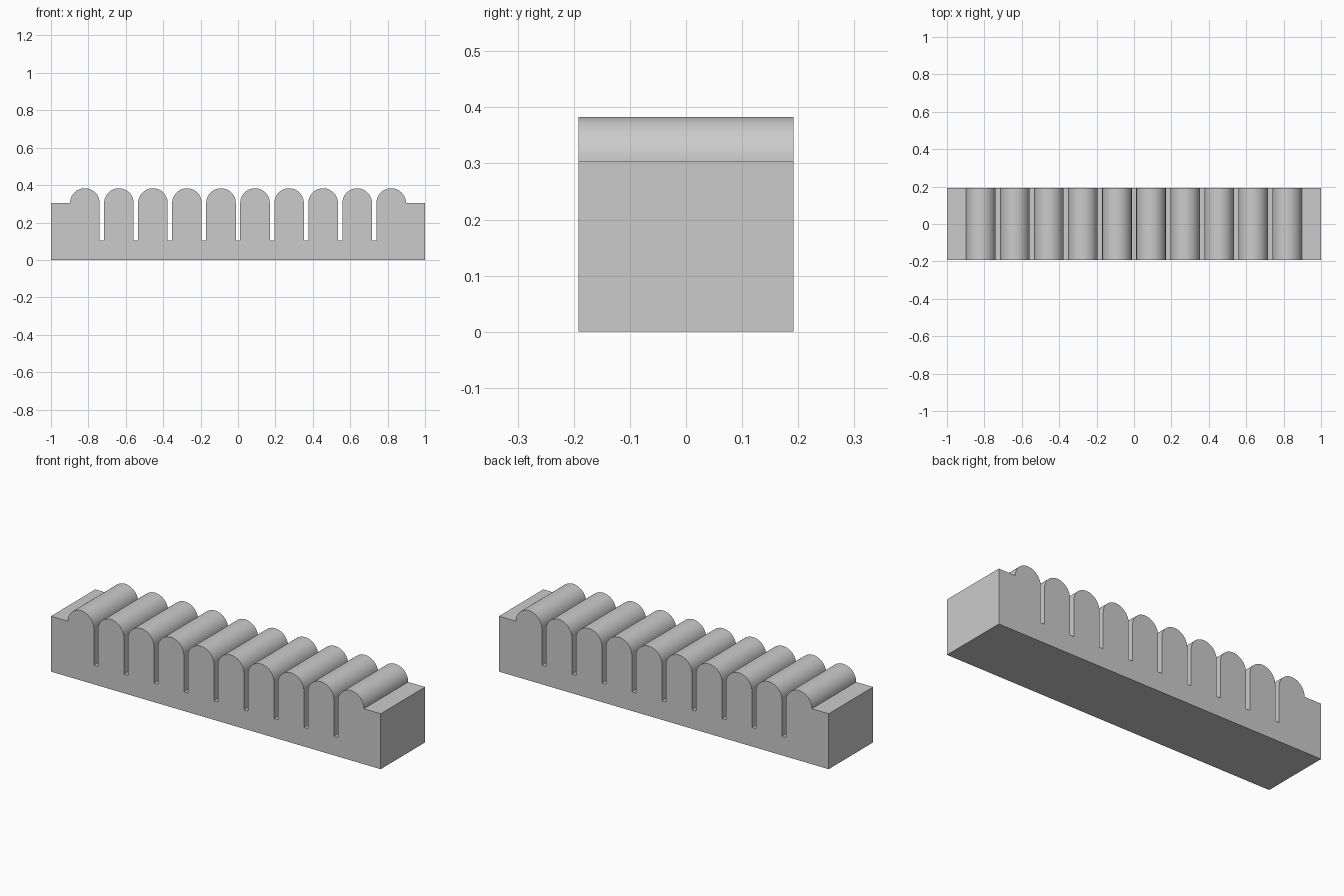
import bpy
import bmesh
from math import cos, sin, pi, radians

cube = bpy.data.objects.get("Cube")
if cube:
    bpy.data.objects.remove(cube, do_unlink=True)

# Main dimensions
FINS = 10
PITCH = 0.182
RADIUS = 0.079
SHOULDER = 0.304
SLOT_FLOOR = 0.104
HALF_DEPTH = 0.192
ARC_STEPS = 24

# Plain grey material
grey = bpy.data.materials.new("plain grey")
grey.use_nodes = True
colour = (0.6, 0.6, 0.6, 1)
grey.diffuse_color = colour
grey.node_tree.nodes["Principled BSDF"].inputs["Base Color"].default_value = colour

# Front outline: base, shoulders and round-topped fins split by slots
outline = [(1, SHOULDER), (1, 0), (-1, 0), (-1, SHOULDER)]
for i in range(FINS):
    centre = (i - (FINS - 1) / 2) * PITCH
    if i > 0:
        outline.append((centre - RADIUS, SLOT_FLOOR))
    for s in range(ARC_STEPS + 1):
        a = pi * (1 - s / ARC_STEPS)
        outline.append((centre + RADIUS * cos(a), SHOULDER + RADIUS * sin(a)))
    if i < FINS - 1:
        outline.append((centre + RADIUS, SLOT_FLOOR))

# Extrude the outline from front to back
bm = bmesh.new()
front = bm.faces.new([bm.verts.new((x, -HALF_DEPTH, z)) for x, z in outline])
extruded = bmesh.ops.extrude_face_region(bm, geom=[front], use_keep_orig=True)
moved = [v for v in extruded["geom"] if isinstance(v, bmesh.types.BMVert)]
bmesh.ops.translate(bm, verts=moved, vec=(0, 2 * HALF_DEPTH, 0))
bmesh.ops.recalc_face_normals(bm, faces=bm.faces)
mesh = bpy.data.meshes.new("slotted_block")
bm.to_mesh(mesh)
bm.free()
mesh.materials.append(grey)

block = bpy.data.objects.new("slotted_block", mesh)
bpy.context.collection.objects.link(block)

# Smooth fin tops, sharp edges elsewhere
bpy.context.view_layer.objects.active = block
block.select_set(True)
bpy.ops.object.shade_smooth_by_angle(angle=radians(30))
